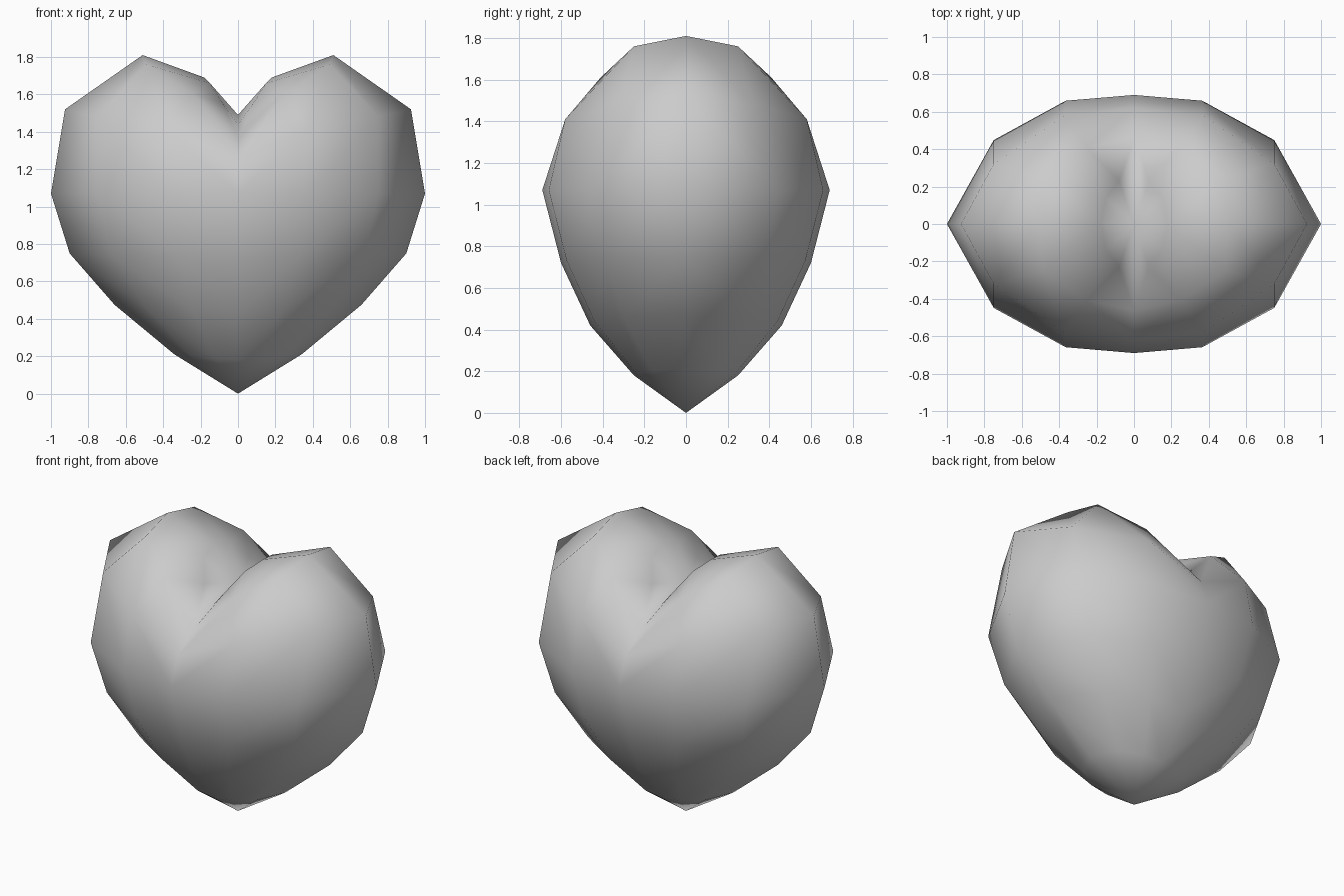
import bpy, bmesh
from mathutils import Vector

# Remove the default cube
cube = bpy.data.objects.get("Cube")
if cube:
    bpy.data.objects.remove(cube, do_unlink=True)


def make_material(name, colour):
    material = bpy.data.materials.new(name)
    material.use_nodes = True
    material.diffuse_color = colour
    shader = material.node_tree.nodes["Principled BSDF"]
    shader.inputs["Base Color"].default_value = colour
    return material


# Quarter outline of the widest ring, from the side round to the middle
WAIST = [(1, 0), (0.75, 0.65), (0.365, 0.955), (0, 1)]


def body_ring(width, depth, side_z, middle_z):
    """Scaled waist outline that dips towards the middle plane."""
    return [Vector((x * width, y * depth, middle_z + (side_z - middle_z) * x))
            for x, y in WAIST]


# Lobe rings, running from the cleft outwards and down
lobe_rings = [
    [(0.18, 0, 1.69), (0.15, 0.14, 1.66), (0.08, 0.23, 1.55), (0, 0.27, 1.44)],
    [(0.51, 0, 1.81), (0.49, 0.25, 1.76), (0.25, 0.41, 1.61), (0, 0.46, 1.36)],
    [(0.925, 0, 1.52), (0.75, 0.32, 1.48), (0.37, 0.58, 1.41), (0, 0.62, 1.25)],
]
# Body rings, tapering to the tip
body_rings = [
    body_ring(1, 0.69, 1.07, 1.07),
    body_ring(0.9, 0.6, 0.75, 0.72),
    body_ring(0.66, 0.46, 0.475, 0.42),
    body_ring(0.34, 0.25, 0.21, 0.18),
]

# Build one quarter of the heart from the rings
bm = bmesh.new()
cleft = bm.verts.new((0, 0, 1.49))
tip = bm.verts.new((0, 0, 0))
rings = [[bm.verts.new(point) for point in ring]
         for ring in lobe_rings + body_rings]
for i in range(len(WAIST) - 1):
    bm.faces.new((cleft, rings[0][i], rings[0][i + 1]))
    bm.faces.new((tip, rings[-1][i + 1], rings[-1][i]))
    for upper, lower in zip(rings, rings[1:]):
        bm.faces.new((upper[i], lower[i], lower[i + 1]))
        bm.faces.new((upper[i], lower[i + 1], upper[i + 1]))
for face in bm.faces:
    face.smooth = True

mesh = bpy.data.meshes.new("heart")
bm.to_mesh(mesh)
bm.free()
mesh.materials.append(make_material("light grey", (0.6, 0.6, 0.6, 1)))
heart = bpy.data.objects.new("heart", mesh)
bpy.context.collection.objects.link(heart)

# Mirror the quarter to both sides and to the back
mirror = heart.modifiers.new("mirror", "MIRROR")
mirror.use_axis = (True, True, False)
mirror.use_clip = True
mirror.merge_threshold = 0.001
